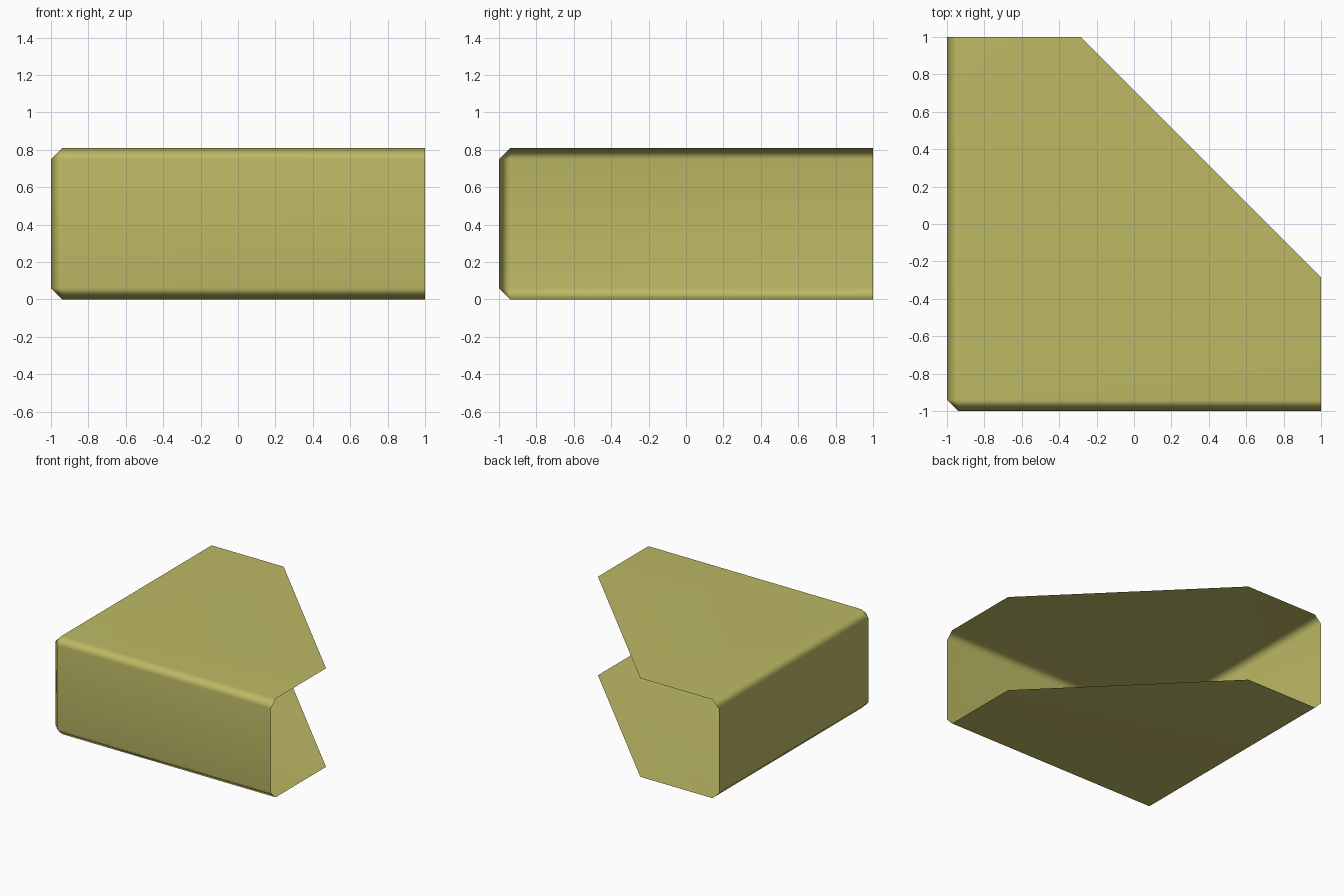
import bpy
import bmesh

cube = bpy.data.objects.get("Cube")
if cube:
    bpy.data.objects.remove(cube, do_unlink=True)

HEIGHT = 0.81
CHAMFER = 0.06
CUT = -0.285  # where the diagonal cut meets the open ends

# Olive paint
olive = bpy.data.materials.new("olive yellow")
colour = (0.51, 0.49, 0.13, 1)
olive.diffuse_color = colour
olive.use_nodes = True
olive.node_tree.nodes["Principled BSDF"].inputs["Base Color"].default_value = colour

# Open shell: two matching plates joined by two walls
outline = [(-1, 1), (-1, -1), (1, -1), (1, CUT), (CUT, 1)]
bm = bmesh.new()
low = [bm.verts.new((x, y, 0)) for x, y in outline]
high = [bm.verts.new((x, y, HEIGHT)) for x, y in outline]
bm.faces.new(high)
bm.faces.new(low[::-1])
for i in (0, 1):
    bm.faces.new((low[i], low[i + 1], high[i + 1], high[i]))

# Chamfer every edge shared by two panels
bm.normal_update()
shared = [e for e in bm.edges if len(e.link_faces) == 2]
bmesh.ops.bevel(bm, geom=shared, offset=CHAMFER, offset_type='OFFSET',
                segments=1, profile=0.5, affect='EDGES')
for face in bm.faces:
    face.smooth = True

mesh = bpy.data.meshes.new("corner_shell")
bm.to_mesh(mesh)
bm.free()
mesh.materials.append(olive)
shell = bpy.data.objects.new("corner_shell", mesh)
bpy.context.collection.objects.link(shell)

# Flat panels with softly shaded chamfers
soft = shell.modifiers.new("soft_chamfers", 'WEIGHTED_NORMAL')
soft.mode = 'FACE_AREA'
